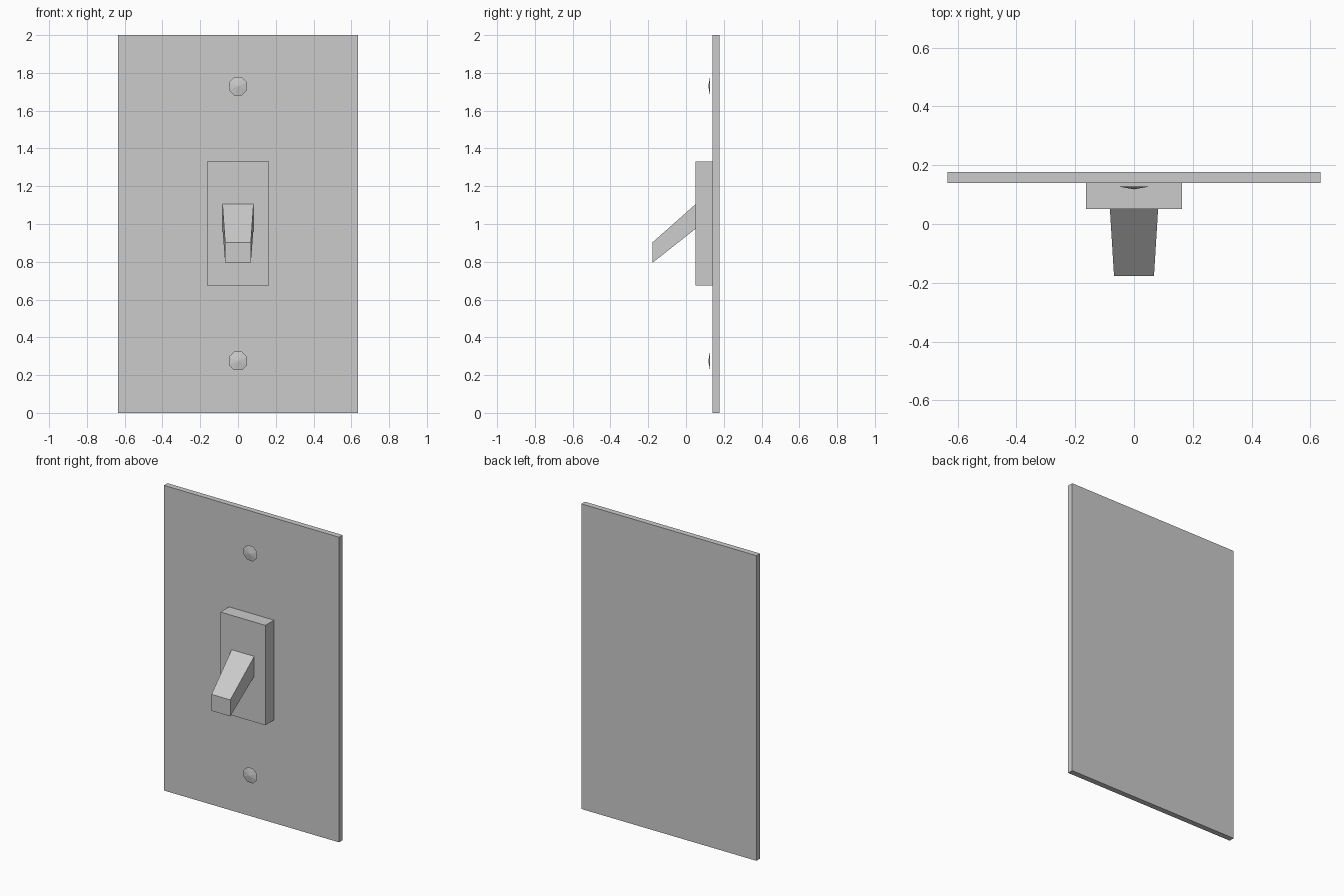
import bpy, bmesh, math
from mathutils import Matrix

if "Cube" in bpy.data.objects:
    bpy.data.objects.remove(bpy.data.objects["Cube"])


def finish(name, bm):
    bmesh.ops.recalc_face_normals(bm, faces=bm.faces)
    mesh = bpy.data.meshes.new(name)
    bm.to_mesh(mesh)
    bm.free()
    obj = bpy.data.objects.new(name, mesh)
    bpy.context.collection.objects.link(obj)
    return obj


def loft(name, front, back):
    """Solid between two upright rectangles given as (y, half_width, z0, z1)."""
    bm = bmesh.new()
    rings = [[bm.verts.new((sx * hw, y, z))
              for sx, z in ((-1, z0), (1, z0), (1, z1), (-1, z1))]
             for y, hw, z0, z1 in (front, back)]
    for ring in rings:
        bm.faces.new(ring)
    a, b = rings
    for i in range(4):
        j = (i + 1) % 4
        bm.faces.new((a[i], a[j], b[j], b[i]))
    return finish(name, bm)


# Wall plate and raised toggle housing
loft("wall_plate", (0.14, 0.635, 0, 2), (0.177, 0.635, 0, 2))
loft("toggle_housing", (0.051, 0.163, 0.675, 1.33), (0.14, 0.163, 0.675, 1.33))

# Toggle lever, tapering and sloping down to its tip
loft("toggle_lever", (-0.177, 0.068, 0.795, 0.903), (0.051, 0.082, 0.975, 1.105))

# Shallow eight-sided screw heads pointing forward
for name, z in (("upper_screw", 1.73), ("lower_screw", 0.275)):
    bm = bmesh.new()
    bmesh.ops.create_cone(
        bm, cap_ends=True, segments=8, radius1=0.053, radius2=0, depth=0.009,
        matrix=Matrix.Translation((0, 0.1225, z))
        @ Matrix.Rotation(math.pi / 2, 4, 'X')
        @ Matrix.Rotation(math.pi / 8, 4, 'Z'))
    bmesh.ops.remove_doubles(bm, verts=bm.verts, dist=1e-5)
    finish(name, bm)
